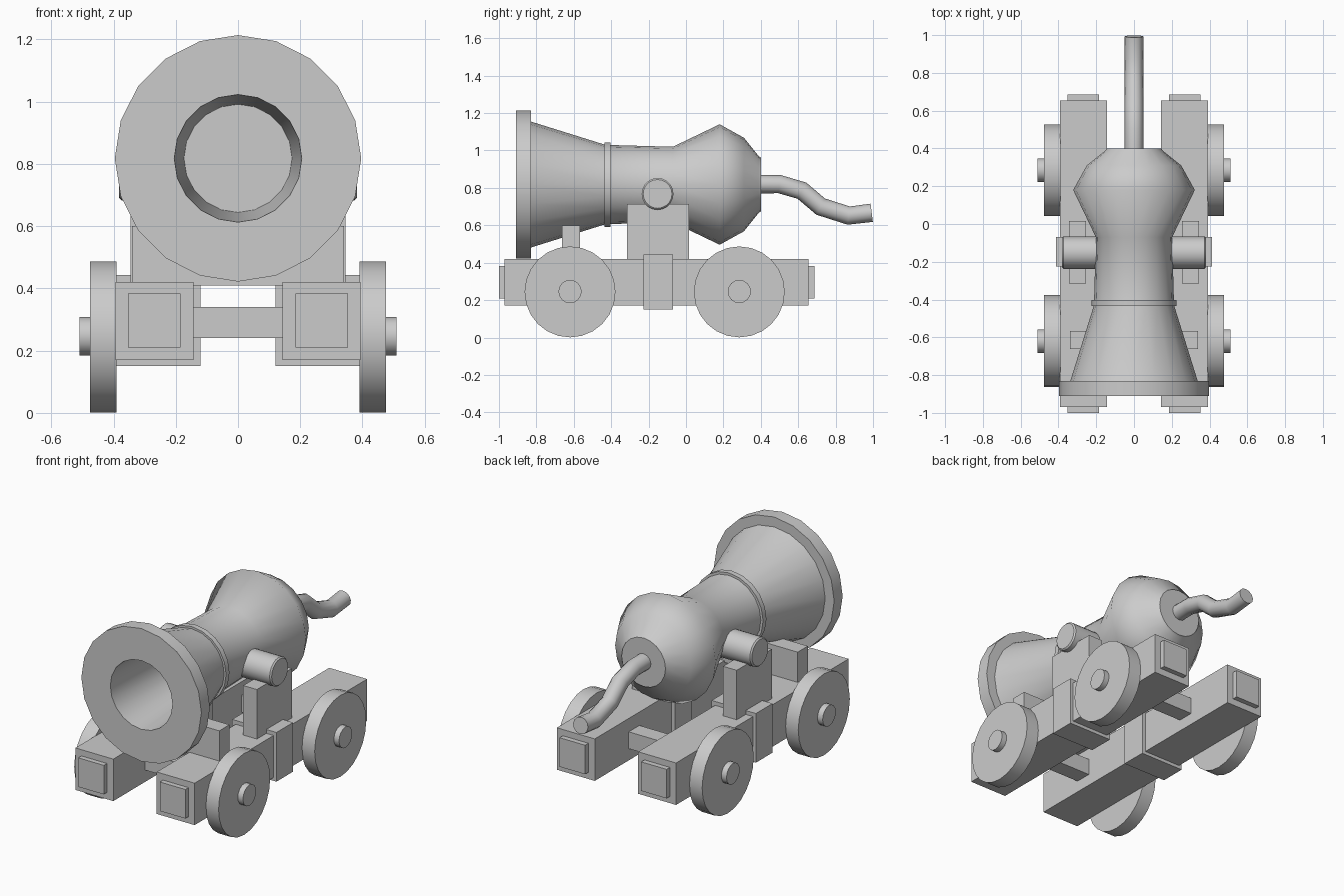
import bpy, bmesh, math
from mathutils import Vector

if "Cube" in bpy.data.objects:
    bpy.data.objects.remove(bpy.data.objects["Cube"])

AXIS_Z = 0.818


def finish(name, bm, angle=None):
    bmesh.ops.recalc_face_normals(bm, faces=bm.faces[:])
    me = bpy.data.meshes.new(name)
    bm.to_mesh(me)
    bm.free()
    ob = bpy.data.objects.new(name, me)
    bpy.context.collection.objects.link(ob)
    if angle:
        bpy.ops.object.select_all(action='DESELECT')
        ob.select_set(True)
        bpy.context.view_layer.objects.active = ob
        bpy.ops.object.shade_smooth_by_angle(angle=math.radians(angle))
    return ob


def box(name, x, y, z):
    bm = bmesh.new()
    bmesh.ops.create_cube(bm, size=1)
    for v in bm.verts:
        v.co = [(a + b) / 2 + c * abs(b - a) for (a, b), c in zip((x, y, z), v.co)]
    return finish(name, bm)


def loft(name, rings, angle=58):
    """Skin a list of vertex rings, capping both ends."""
    bm = bmesh.new()
    loops = [[bm.verts.new(p) for p in r] for r in rings]
    n = len(loops[0])
    for a, b in zip(loops, loops[1:]):
        for i in range(n):
            j = (i + 1) % n
            bm.faces.new((a[i], a[j], b[j], b[i]))
    bm.faces.new(loops[0])
    bm.faces.new(loops[-1])
    return finish(name, bm, angle)


def ring_y(y, r, n=20):
    return [(r * math.sin(2 * math.pi * i / n), y, AXIS_Z + r * math.cos(2 * math.pi * i / n))
            for i in range(n)]


def cyl_x(name, x0, x1, y, z, profile, n=24):
    """Cylinder along x; profile is a list of (fraction, radius)."""
    return loft(name, [[(x0 + (x1 - x0) * t, y + r * math.sin(2 * math.pi * i / n),
                         z + r * math.cos(2 * math.pi * i / n)) for i in range(n)]
                       for t, r in profile], 40)


# Barrel: bore, muzzle lip, flared front, waist and round breech
profile = [(-0.30, 0.165), (-0.91, 0.205), (-0.91, 0.34), (-0.91, 0.396), (-0.83, 0.396),
           (-0.83, 0.337), (-0.43, 0.212), (-0.07, 0.202), (0.18, 0.322), (0.31, 0.25),
           (0.39, 0.15), (0.40, 0.145)]
loft("barrel", [ring_y(y, r) for y, r in profile])
loft("barrel_band", [ring_y(-0.435, 0.226), ring_y(-0.403, 0.226)])

# Fuse swept along a bent path
path = [Vector((0, y, z)) for y, z in
        [(0.38, 0.82), (0.50, 0.82), (0.62, 0.785), (0.72, 0.70), (0.87, 0.652), (0.993, 0.667)]]
rings = []
for k, p in enumerate(path):
    t = (path[min(k + 1, len(path) - 1)] - path[max(k - 1, 0)]).normalized()
    side, up = Vector((1, 0, 0)), Vector((0, -t.z, t.y))
    rings.append([p + 0.049 * (side * math.cos(a) + up * math.sin(a))
                  for a in (2 * math.pi * i / 12 for i in range(12))])
loft("fuse", rings, 50)

# Carriage, repeated on both sides
for s, tag in ((1, "right"), (-1, "left")):
    def sx(a, b):
        return tuple(sorted((s * a, s * b)))
    box("rail_" + tag, sx(0.143, 0.393), (-0.97, 0.655), (0.17, 0.42))
    box("rail_end_cap_" + tag, sx(0.185, 0.353), (-1.0, 0.686), (0.21, 0.383))
    box("rail_strap_" + tag, sx(0.12, 0.412), (-0.226, -0.07), (0.15, 0.443))
    box("trunnion_support_" + tag, sx(0.255, 0.345), (-0.315, 0.015), (0.40, 0.715))
    cyl_x("trunnion_" + tag, s * 0.12, s * 0.382, -0.152, 0.768,
          [(0, 0.085), (0.97, 0.085), (1, 0.077)], 20)
    for y, end in ((-0.62, "front"), (0.285, "rear")):
        cyl_x(f"{end}_wheel_{tag}", s * 0.39, s * 0.476, y, 0.244, [(0, 0.243), (1, 0.243)])
        cyl_x(f"{end}_hub_{tag}", s * 0.44, s * 0.51, y, 0.246, [(0, 0.062), (1, 0.062)], 16)

# Cross members between the rails
box("front_crossbar", (-0.34, 0.34), (-0.662, -0.566), (0.41, 0.60))
for y, end in ((-0.62, "front"), (0.285, "rear")):
    box(end + "_axle_beam", (-0.2, 0.2), (y - 0.05, y + 0.05), (0.24, 0.34))
